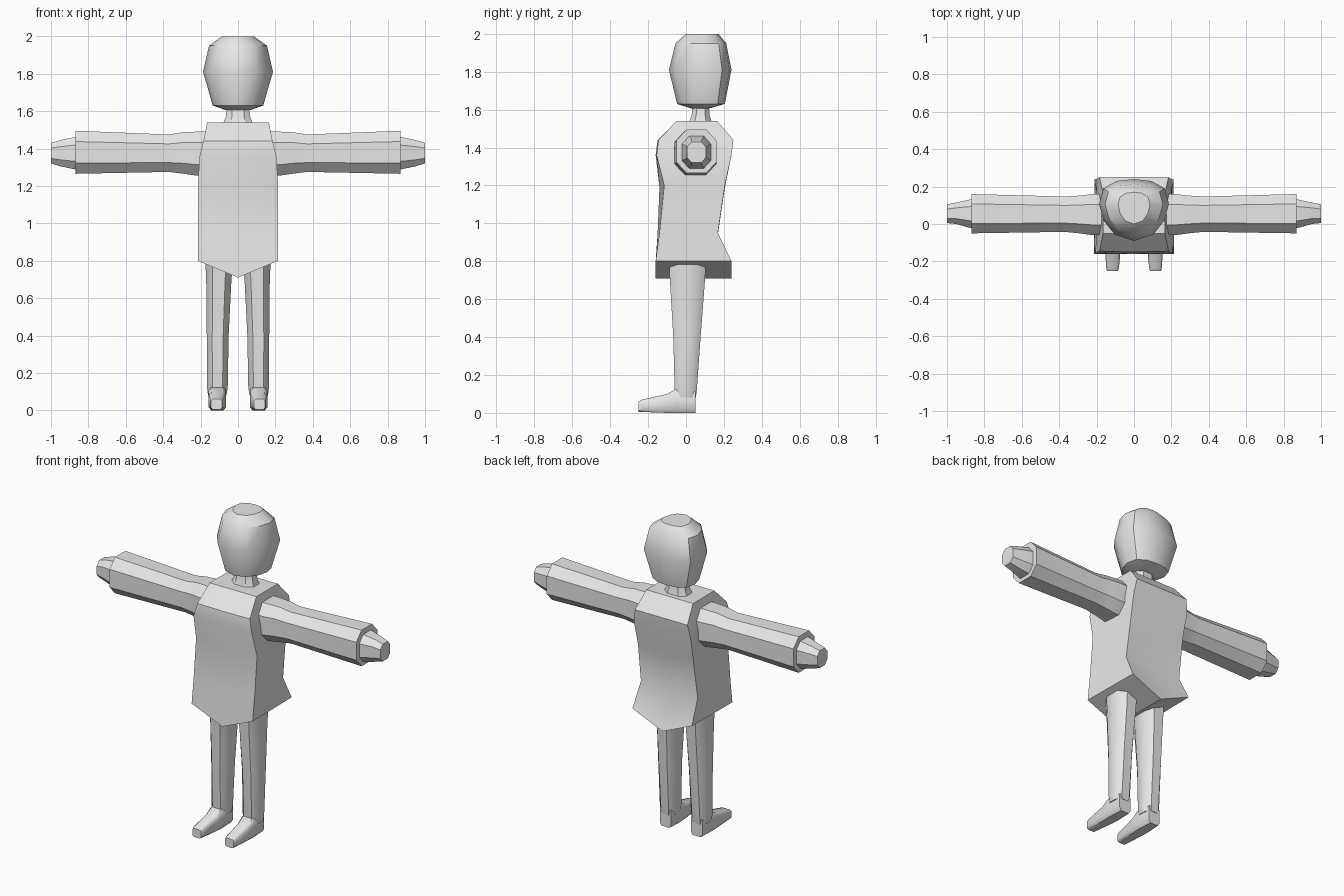
import bpy
import bmesh
import math
from mathutils import Vector

cube = bpy.data.objects.get("Cube")
if cube:
    bpy.data.objects.remove(cube, do_unlink=True)

grey = bpy.data.materials.new("plain grey")
grey.use_nodes = True
grey.diffuse_color = (0.8, 0.8, 0.8, 1)
grey.node_tree.nodes["Principled BSDF"].inputs["Base Color"].default_value = (0.8, 0.8, 0.8, 1)


def loft(name, rings, angle=32):
    """Skin a list of rings (same even point count) and close both ends."""
    bm = bmesh.new()
    loops = [[bm.verts.new(p) for p in ring] for ring in rings]
    n = len(loops[0])
    for a, b in zip(loops, loops[1:]):
        for i in range(n):
            j = (i + 1) % n
            bm.faces.new((a[i], a[j], b[j], b[i]))
    for ring in (loops[0], loops[-1]):
        for i in range(n // 2 - 1):
            bm.faces.new((ring[i], ring[i + 1], ring[n - 2 - i], ring[n - 1 - i]))
    bmesh.ops.recalc_face_normals(bm, faces=bm.faces)
    mesh = bpy.data.meshes.new(name)
    bm.to_mesh(mesh)
    bm.free()
    mesh.materials.append(grey)
    obj = bpy.data.objects.new(name, mesh)
    bpy.context.collection.objects.link(obj)
    bpy.ops.object.select_all(action='DESELECT')
    obj.select_set(True)
    bpy.context.view_layer.objects.active = obj
    bpy.ops.object.shade_smooth_by_angle(angle=math.radians(angle))
    return obj


def octagon(u0, u1, v0, v1, cut=0.5):
    """Corner-cut rectangle as (u, v) pairs."""
    cu, cv = (u0 + u1) / 2, (v0 + v1) / 2
    hu, hv = (u1 - u0) / 2, (v1 - v0) / 2
    k = 1 - cut
    pts = [(-k, -1), (k, -1), (1, -k), (1, k), (k, 1), (-k, 1), (-1, k), (-1, -k)]
    return [(cu + hu * a, cv + hv * b) for a, b in pts]


# Tunic: half width front, half width back, front side y, front centre y, back y, z, centre z
tunic_levels = [
    (0.215, 0.21, -0.16, -0.16, 0.24, 0.80, 0.71),
    (0.215, 0.20, -0.14, -0.15, 0.168, 0.95, 0.94),
    (0.215, 0.195, -0.115, -0.14, 0.205, 1.20, 1.19),
    (0.205, 0.20, -0.155, -0.16, 0.24, 1.36, 1.36),
    (0.185, 0.185, -0.145, -0.15, 0.25, 1.44, 1.44),
    (0.165, 0.165, -0.05, -0.05, 0.165, 1.54, 1.54),
]
loft("tunic", [
    [(-f, ys, z), (0, yc, zc), (f, ys, z), (b, yb, z), (0, yb, zc), (-b, yb, z)]
    for f, b, ys, yc, yb, z, zc in tunic_levels])

# Neck
loft("neck", [
    [(x, y, z) for x, y in octagon(-w, w, y0, y1)]
    for z, w, y0, y1 in [(1.52, 0.085, 0.01, 0.14), (1.57, 0.065, 0.03, 0.125),
                         (1.63, 0.06, 0.035, 0.12)]])

# Head: shield outline, narrow at the face and broad at the back
half = [(0.55, 0.10), (0.87, 0.33), (1, 0.6), (0.88, 0.85), (0.5, 0.97)]
outline = [(0, 0)] + half + [(0, 1)] + [(-u, t) for u, t in reversed(half)]
head_levels = [(1.605, 0.065, 0.03, 0.12), (1.63, 0.135, -0.047, 0.205),
               (1.81, 0.187, -0.09, 0.24), (1.95, 0.155, -0.055, 0.212),
               (2.0, 0.085, 0.0, 0.17)]
loft("head", [[(u * w, y0 + t * (y1 - y0), z) for u, t in outline]
              for z, w, y0, y1 in head_levels], 36)

for side, s in (("left", 1), ("right", -1)):
    # Sleeve: x, y range, z range
    sleeve = [(0.15, -0.06, 0.16, 1.255, 1.49), (0.22, -0.06, 0.16, 1.255, 1.49),
              (0.29, -0.05, 0.152, 1.265, 1.488), (0.37, -0.042, 0.147, 1.275, 1.475),
              (0.87, -0.05, 0.16, 1.265, 1.495)]
    loft(side + "_sleeve", [[(s * x, y, z) for y, z in octagon(*r)]
                            for x, *r in sleeve], 36)

    # Hand
    hand = [(0.84, -0.025, 0.135, 1.285, 1.465), (0.88, -0.02, 0.13, 1.29, 1.46),
            (0.95, 0.0, 0.115, 1.305, 1.445), (1.0, 0.005, 0.105, 1.32, 1.43)]
    loft(side + "_hand", [[(s * x, y, z) for y, z in octagon(*r)]
                          for x, *r in hand], 36)

    # Leg: z, x range, y range
    leg = [(0.80, 0.025, 0.175, -0.09, 0.105), (0.70, 0.035, 0.17, -0.085, 0.1),
           (0.40, 0.05, 0.167, -0.067, 0.077), (0.12, 0.055, 0.165, -0.06, 0.057),
           (0.08, 0.062, 0.16, -0.055, 0.052)]
    loft(side + "_leg", [[(s * x, y, z) for x, y in octagon(*r)]
                         for z, *r in leg], 46)

    # Foot: y, x range, z range
    foot = [(0.05, 0.07, 0.15, 0.0, 0.125), (-0.055, 0.063, 0.158, 0.0, 0.125),
            (-0.10, 0.068, 0.154, 0.0, 0.1), (-0.23, 0.08, 0.15, 0.005, 0.07),
            (-0.25, 0.085, 0.145, 0.005, 0.06)]
    loft(side + "_foot", [[(s * x, y, z) for x, z in octagon(*r, cut=0.3)]
                          for y, *r in foot], 46)
